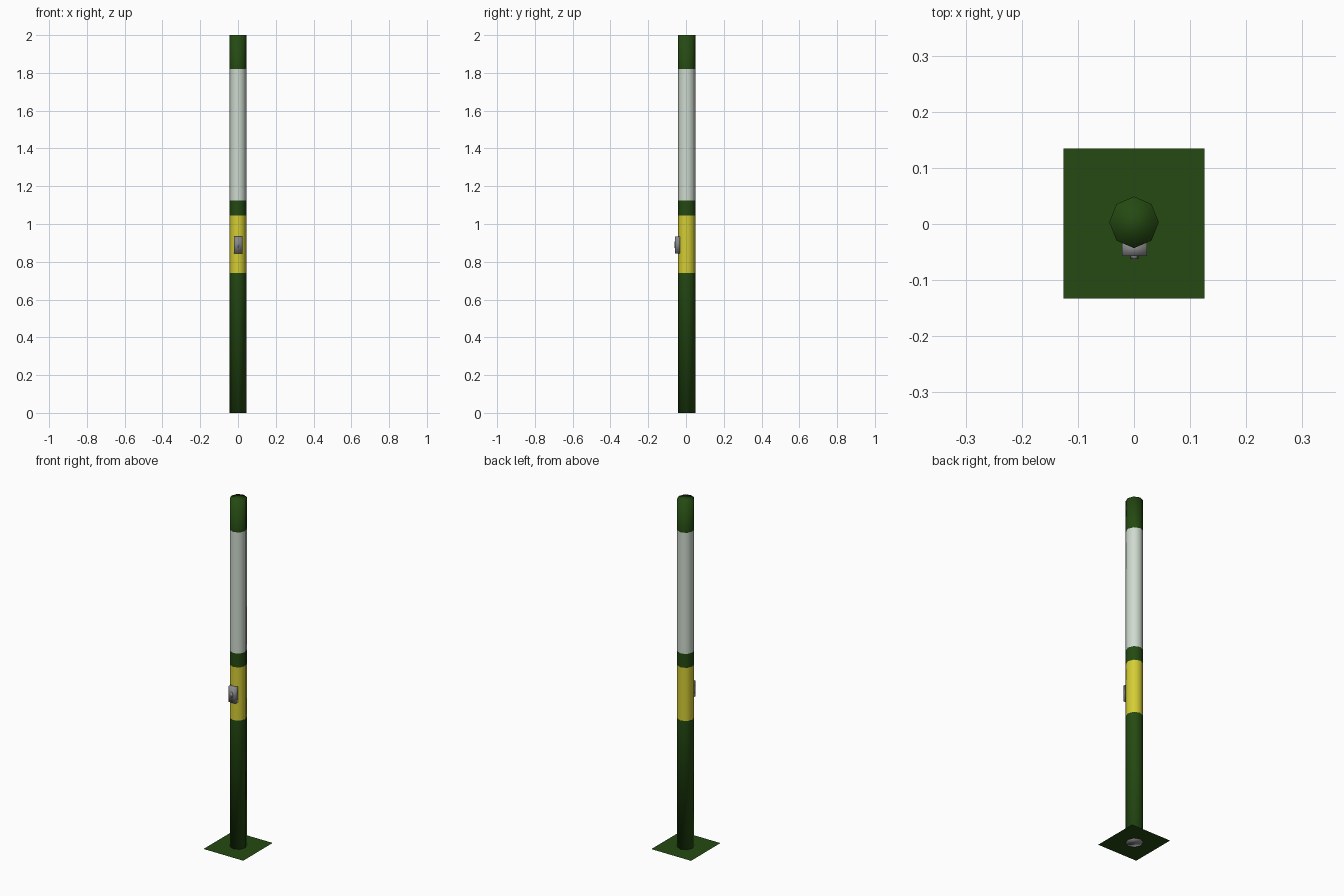
import bpy
import bmesh
from math import cos, sin, pi
from mathutils import Matrix, Vector

cube = bpy.data.objects.get("Cube")
if cube:
    bpy.data.objects.remove(cube, do_unlink=True)


def material(name, rgb):
    mat = bpy.data.materials.new(name)
    mat.use_nodes = True
    mat.diffuse_color = (*rgb, 1)
    mat.node_tree.nodes["Principled BSDF"].inputs["Base Color"].default_value = (*rgb, 1)
    return mat


GREEN = material("dark green", (0.018, 0.068, 0.006))
YELLOW = material("yellow", (0.66, 0.61, 0.035))
WHITE = material("pale white", (0.62, 0.70, 0.62))
GREY = material("metal grey", (0.25, 0.25, 0.25))


def finish(name, bm, mats, smooth=True):
    bmesh.ops.recalc_face_normals(bm, faces=bm.faces)
    mesh = bpy.data.meshes.new(name)
    for face in bm.faces:
        face.smooth = smooth
    bm.to_mesh(mesh)
    bm.free()
    for mat in mats:
        mesh.materials.append(mat)
    obj = bpy.data.objects.new(name, mesh)
    bpy.context.collection.objects.link(obj)
    return obj


# Eight-sided post, with each band coloured by its height
SIDES = 8
HEIGHTS = [0, 0.74, 1.045, 1.125, 1.82, 2]
BAND_MATERIALS = [0, 1, 0, 2, 0]
bm = bmesh.new()
rings = []
for z in HEIGHTS:
    rings.append([bm.verts.new((0.044 * sin(2 * pi * i / SIDES),
                                0.003 + 0.046 * cos(2 * pi * i / SIDES), z))
                  for i in range(SIDES)])
for low, high, index in zip(rings, rings[1:], BAND_MATERIALS):
    for i in range(SIDES):
        j = (i + 1) % SIDES
        bm.faces.new((low[i], low[j], high[j], high[i])).material_index = index
bm.faces.new(rings[0]).material_index = 3
bm.faces.new(rings[-1]).material_index = 0
finish("post", bm, [GREEN, YELLOW, WHITE, GREY])

# Thin ground sheet, just above the underside of the post
bm = bmesh.new()
bmesh.ops.create_grid(bm, x_segments=1, y_segments=1, size=0.5,
                      matrix=Matrix.LocRotScale(Vector((0, 0.001, 0.001)), None,
                                                Vector((0.252, 0.267, 1))))
finish("base_sheet", bm, [GREEN], smooth=False)

# Push-button housing on the front of the yellow band
bm = bmesh.new()
bmesh.ops.create_cube(bm, size=1,
                      matrix=Matrix.LocRotScale(Vector((0.001, -0.044, 0.89)), None,
                                                Vector((0.044, 0.026, 0.09))))
finish("button_housing", bm, [GREY])

# Round button
bm = bmesh.new()
bmesh.ops.create_cone(bm, cap_ends=True, segments=SIDES, radius1=0.007, radius2=0.007,
                      depth=0.01,
                      matrix=Matrix.Translation((0.001, -0.057, 0.89))
                      @ Matrix.Rotation(pi / 2, 4, "X")
                      @ Matrix.Diagonal((1, 2.4, 1, 1)))
finish("push_button", bm, [GREY])
